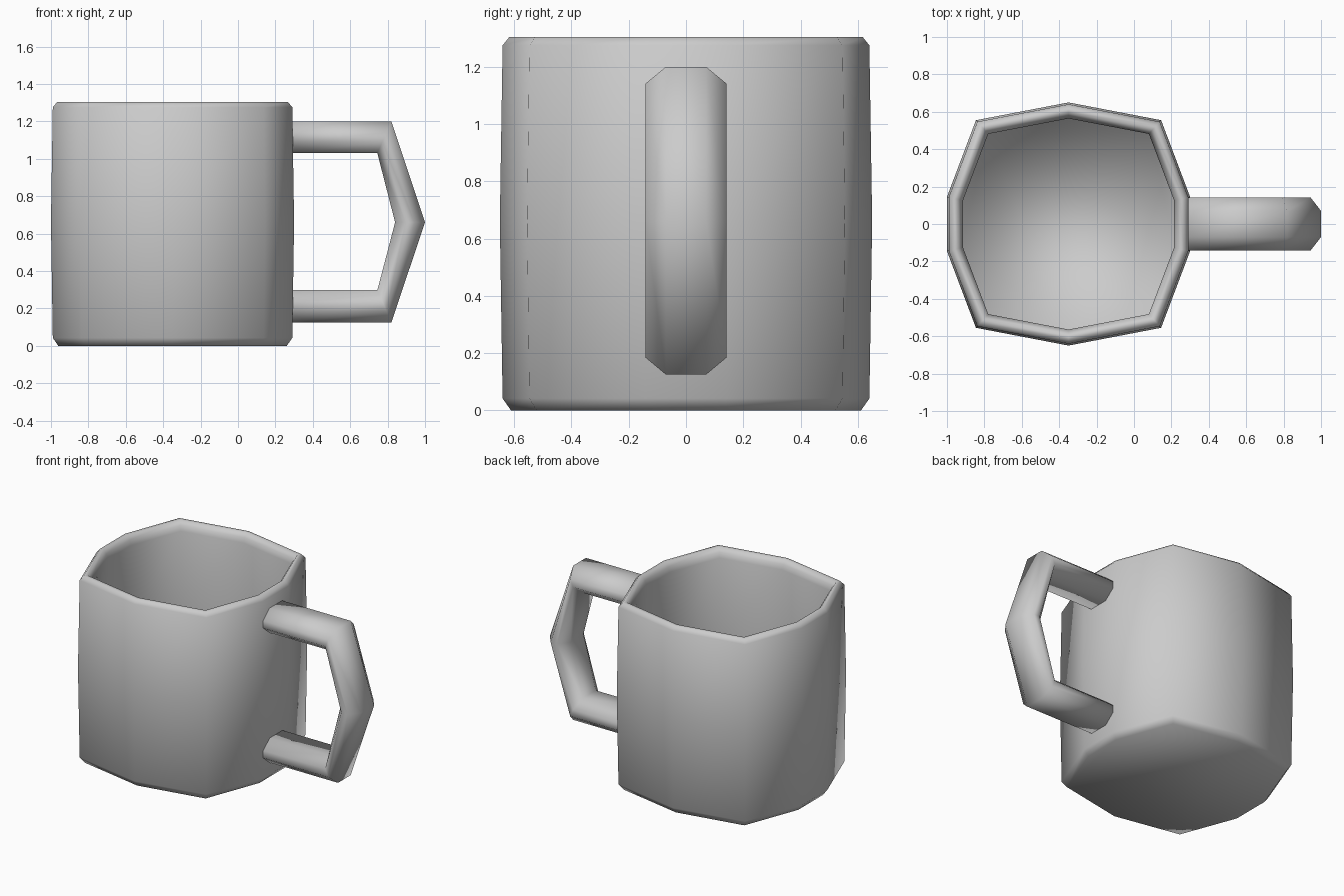
import bpy
import bmesh

if "Cube" in bpy.data.objects:
    bpy.data.objects.remove(bpy.data.objects["Cube"])


def loft(name, rings):
    """Skin a list of equal-length point rings into a smooth mesh with capped ends."""
    bm = bmesh.new()
    loops = [[bm.verts.new(p) for p in ring] for ring in rings]
    n = len(loops[0])
    for a, b in zip(loops, loops[1:]):
        for i in range(n):
            j = (i + 1) % n
            bm.faces.new((a[i], a[j], b[j], b[i]))
    bm.faces.new(loops[0][::-1])
    bm.faces.new(loops[-1])
    bmesh.ops.recalc_face_normals(bm, faces=bm.faces)
    for f in bm.faces:
        f.smooth = True
    mesh = bpy.data.meshes.new(name)
    bm.to_mesh(mesh)
    bm.free()
    obj = bpy.data.objects.new(name, mesh)
    bpy.context.collection.objects.link(obj)
    return obj


# Cup: ten-sided outline, scaled up the outside, over the rim and down the inside
CENTRE_X = -0.35
half = [(0.65, 0.145), (0.495, 0.555), (0.0, 0.65), (-0.495, 0.555), (-0.65, 0.145)]
outline = half + [(-x, -y) for x, y in half]
profile = [(0.94, 0.0), (0.985, 0.042), (1.0, 0.66), (0.985, 1.275), (0.95, 1.303),
           (0.915, 1.303), (0.885, 1.275), (0.868, 1.24), (0.89, 0.66), (0.88, 0.04)]
loft("cup", [[(CENTRE_X + x * s, y * s, z) for x, y in outline] for s, z in profile])

# Handle: chamfered section swept between an outer and an inner path
outer = [(0.28, 1.20), (0.82, 1.20), (1.00, 0.66), (0.82, 0.125), (0.28, 0.125)]
inner = [(0.28, 1.03), (0.745, 1.03), (0.84, 0.66), (0.745, 0.297), (0.28, 0.297)]
section = [(-0.07, 0), (0.07, 0), (0.142, 0.35), (0.142, 0.65),
           (0.07, 1), (-0.07, 1), (-0.142, 0.65), (-0.142, 0.35)]
loft("handle", [[(o[0] + (i[0] - o[0]) * t, y, o[1] + (i[1] - o[1]) * t)
                 for y, t in section] for o, i in zip(outer, inner)])
